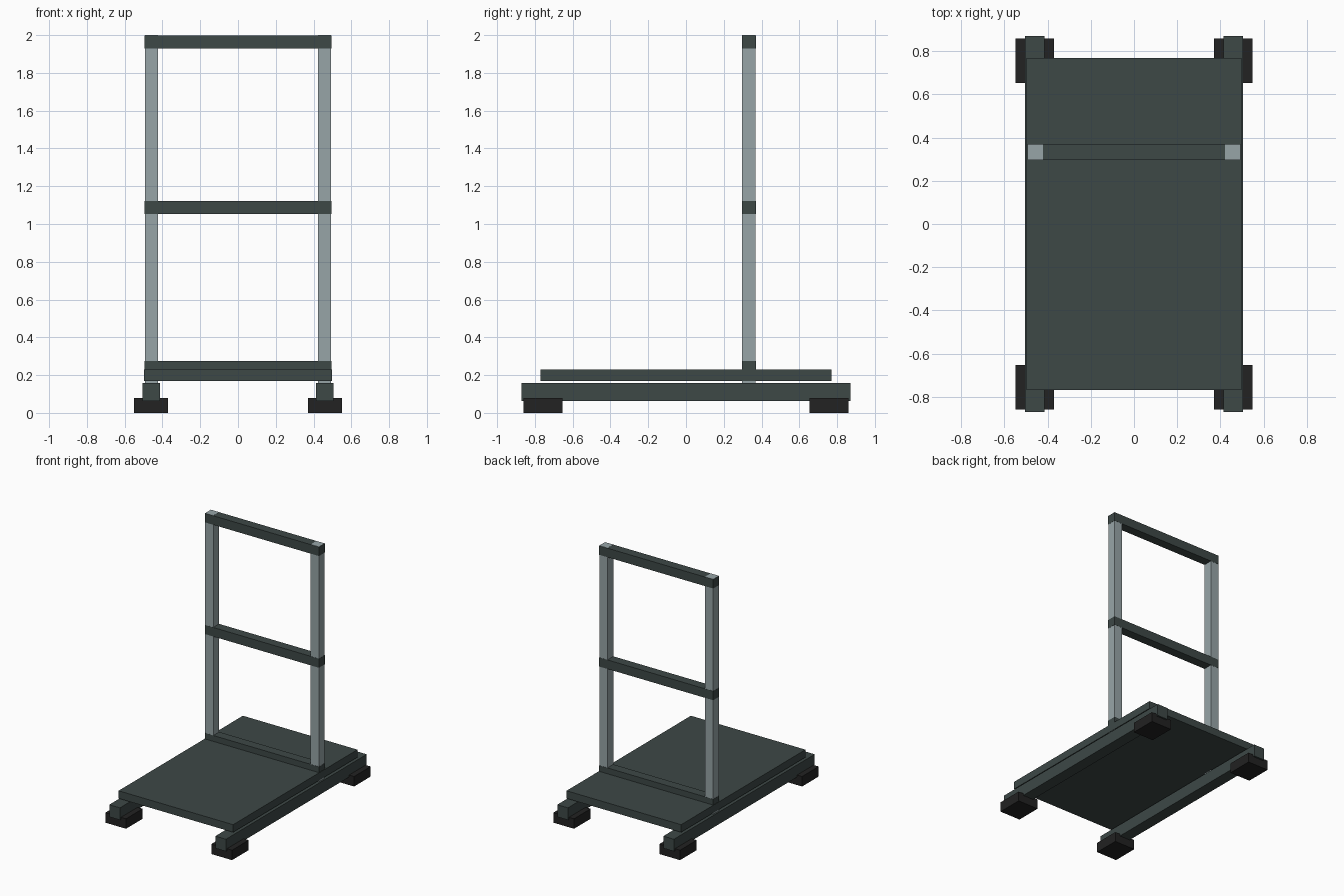
import bpy
import bmesh
from mathutils import Vector

cube = bpy.data.objects.get("Cube")
if cube:
    bpy.data.objects.remove(cube, do_unlink=True)


def make_material(name, rgb):
    mat = bpy.data.materials.new(name)
    mat.use_nodes = True
    color = (*rgb, 1.0)
    mat.diffuse_color = color
    mat.node_tree.nodes["Principled BSDF"].inputs["Base Color"].default_value = color
    return mat


dark_steel = make_material("dark green grey", (0.047, 0.065, 0.062))
light_steel = make_material("light grey steel", (0.31, 0.375, 0.39))
rubber = make_material("black rubber", (0.016, 0.016, 0.016))


def box(name, x, y, z, mat):
    """Box spanning the given (min, max) range on each axis."""
    low, high = Vector((x[0], y[0], z[0])), Vector((x[1], y[1], z[1]))
    bm = bmesh.new()
    bmesh.ops.create_cube(bm, size=1.0)
    bmesh.ops.scale(bm, vec=high - low, verts=bm.verts)
    bmesh.ops.translate(bm, vec=(low + high) / 2, verts=bm.verts)
    mesh = bpy.data.meshes.new(name)
    bm.to_mesh(mesh)
    bm.free()
    mesh.materials.append(mat)
    obj = bpy.data.objects.new(name, mesh)
    bpy.context.scene.collection.objects.link(obj)
    return obj


def span(center, width):
    return (center - width / 2, center + width / 2)


POST_Y = 0.333
TUBE = 0.071

# Platform deck
box("deck", (-0.497, 0.497), (-0.77, 0.77), (0.17, 0.23), dark_steel)

# Skids, feet and upright posts on both sides
for side, sx in (("left", 1), ("right", -1)):
    box(f"{side}_skid", span(sx * 0.46, 0.092), (-0.872, 0.872), (0.062, 0.157), dark_steel)
    for end, sy in (("front", -1), ("back", 1)):
        box(f"{end}_{side}_foot", span(sx * 0.46, 0.18), span(sy * 0.756, 0.206),
            (0, 0.078), rubber)
    box(f"{side}_post", span(sx * 0.458, TUBE), span(POST_Y, TUBE), (0.157, 2.0), light_steel)

# Cross rails, a hair proud of the posts so the faces never coincide
for name, top in (("lower_rail", 0.276), ("middle_rail", 1.123), ("top_rail", 1.999)):
    box(name, (-0.4945, 0.4945), span(POST_Y, TUBE + 0.002), (top - TUBE, top), dark_steel)
